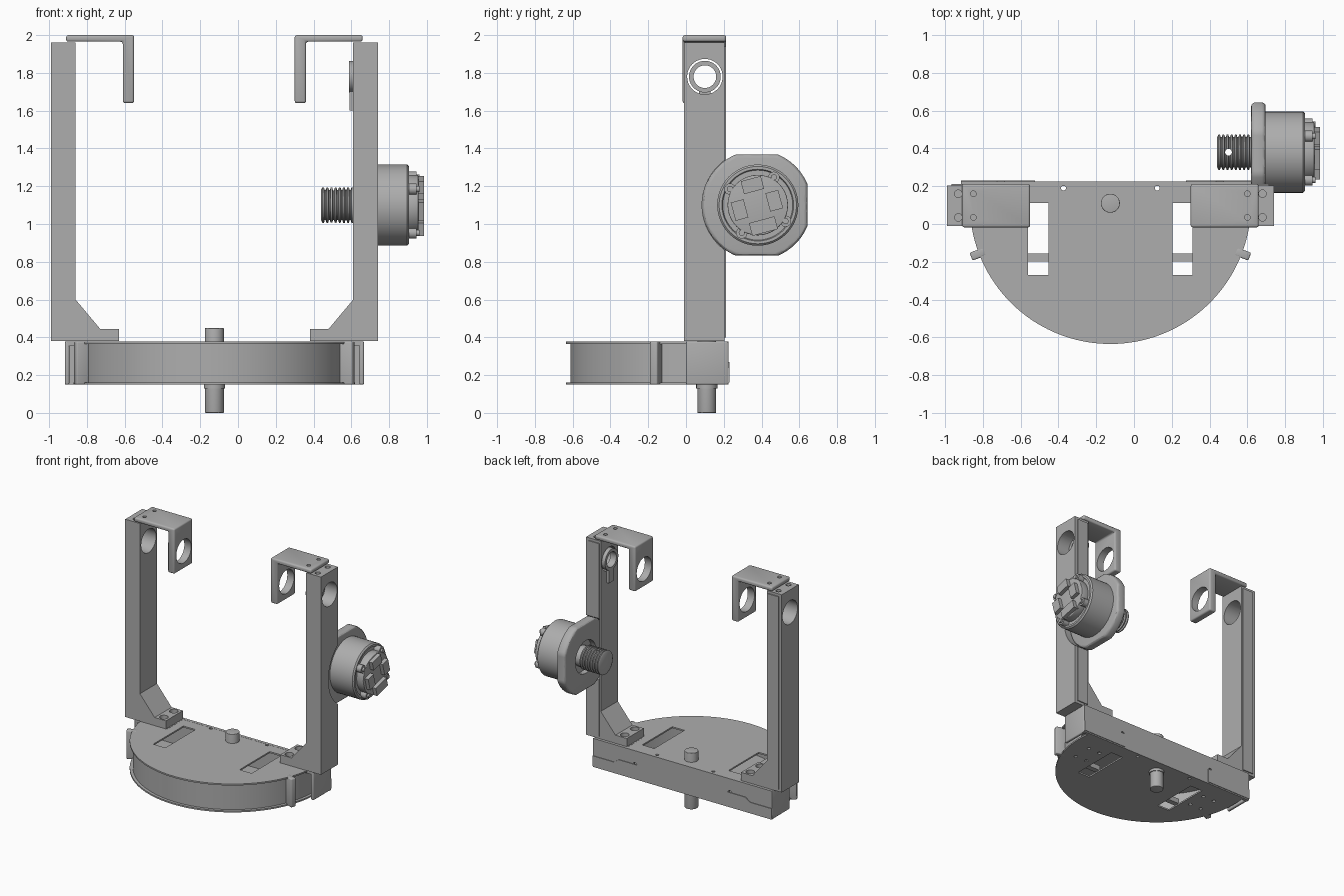
import bpy, bmesh, math
from mathutils import Vector

if "Cube" in bpy.data.objects:
    bpy.data.objects.remove(bpy.data.objects["Cube"])

GREY = (0.42, 0.42, 0.42, 1)
mat = bpy.data.materials.new("plain grey")
mat.use_nodes = True
mat.diffuse_color = GREY
mat.node_tree.nodes["Principled BSDF"].inputs["Base Color"].default_value = GREY

CX, CY = -0.125, 0.11       # drum axis
MY, MZ = 0.38, 1.1          # motor axis
parts = []


def finish(name, bm, bevel=0):
    bmesh.ops.recalc_face_normals(bm, faces=bm.faces)
    me = bpy.data.meshes.new(name)
    bm.to_mesh(me)
    bm.free()
    me.materials.append(mat)
    ob = bpy.data.objects.new(name, me)
    bpy.context.collection.objects.link(ob)
    if bevel:
        m = ob.modifiers.new("Bevel", 'BEVEL')
        m.width, m.segments, m.limit_method = bevel, 3, 'ANGLE'
        bake(ob)
    parts.append(ob)
    return ob


def bake(ob):
    bpy.context.view_layer.update()
    dg = bpy.context.evaluated_depsgraph_get()
    me = bpy.data.meshes.new_from_object(ob.evaluated_get(dg))
    ob.modifiers.clear()
    ob.data = me


def prism(name, pts, axis, lo, hi, bevel=0):
    """Extrude a 2D outline along an axis."""
    place = {'x': lambda a, b, h: (h, a, b), 'y': lambda a, b, h: (a, h, b),
             'z': lambda a, b, h: (a, b, h)}[axis]
    bm = bmesh.new()
    low = [bm.verts.new(place(a, b, lo)) for a, b in pts]
    high = [bm.verts.new(place(a, b, hi)) for a, b in pts]
    bm.faces.new(low)
    bm.faces.new(high)
    for i in range(len(pts)):
        j = (i + 1) % len(pts)
        bm.faces.new((low[i], low[j], high[j], high[i]))
    return finish(name, bm, bevel)


def box(name, x, y, z, bevel=0):
    pts = [(x[0], y[0]), (x[1], y[0]), (x[1], y[1]), (x[0], y[1])]
    return prism(name, pts, 'z', z[0], z[1], bevel)


def arc(cx, cy, r, a0, a1, n=64):
    angles = [math.radians(a0 + (a1 - a0) * i / n) for i in range(n + 1)]
    return [(cx + r * math.cos(a), cy + r * math.sin(a)) for a in angles]


def rod(name, axis, cx, cy, r, lo, hi, n=40, bevel=0):
    return prism(name, arc(cx, cy, r, 0, 360, n)[:-1], axis, lo, hi, bevel)


def lathe_x(name, profile, n=48):
    """Revolve (x, radius) pairs about the motor axis."""
    bm = bmesh.new()
    vs = [bm.verts.new((x, MY + r, MZ)) for x, r in profile]
    edges = [bm.edges.new(p) for p in zip(vs, vs[1:])]
    bmesh.ops.spin(bm, geom=vs + edges, cent=(0, MY, MZ), axis=(1, 0, 0),
                   angle=math.tau, steps=n)
    bmesh.ops.remove_doubles(bm, verts=bm.verts, dist=1e-4)
    return finish(name, bm)


def cut(ob, *cutters):
    for c in cutters:
        c.hide_render = True
        m = ob.modifiers.new("Cut", 'BOOLEAN')
        m.operation, m.solver, m.object = 'DIFFERENCE', 'EXACT', c
        bake(ob)
        parts.remove(c)
        bpy.data.objects.remove(c)


def span(s, u0, u1):
    return tuple(sorted((CX + s * u0, CX + s * u1)))


# Drum: two half-round plates with slots and screw holes, and a curved wall
for name, z0, z1 in (("bottom_plate", 0.15, 0.162), ("top_plate", 0.365, 0.377)):
    plate = prism(name, arc(CX, CY, 0.745, 173, 367, 96), 'z', z0, z1)
    for s in (-1, 1):
        cut(plate, box("slot_cutter", span(s, 0.328, 0.435), (-0.27, 0.11), (0.1, 0.5)),
            rod("hole_cutter", 'z', CX + s * 0.248, 0.19, 0.013, 0.1, 0.5, 16))
        if name == "bottom_plate":
            for u, y in ((0.5, 0.05), (0.6, 0.05), (0.5, -0.1), (0.6, -0.1)):
                cut(plate, rod("hole_cutter", 'z', CX + s * u, y, 0.013, 0.1, 0.3, 16))
wall = arc(CX, CY, 0.722, 180, 360, 96) + arc(CX, CY, 0.71, 360, 180, 96)
prism("drum_wall", wall, 'z', 0.16, 0.37)

# Back wall with folded ends
back = box("back_wall", span(1, -0.79, 0.79), (0.2, 0.224), (0.15, 0.378))
for s in (-1, 1):
    cut(back, rod("hole_cutter", 'y', CX + s * 0.42, 0.27, 0.015, 0.1, 0.3, 16))
    box("end_flange", span(s, 0.768, 0.792), (0, 0.222), (0.15, 0.378), 0.008)
    box("end_shelf", span(s, 0.5, 0.78), (0, 0.21), (0.355, 0.378))
    prism("back_end_cover", [(CX + s * u, z) for u, z in
          ((0.4, 0.27), (0.56, 0.27), (0.6, 0.24), (0.79, 0.24), (0.79, 0.16), (0.4, 0.16))],
          'y', 0.22, 0.229)
    box("slot_bar", span(s, 0.32, 0.44), (-0.198, -0.157), (0.16, 0.2))

    # Radial side ribs on the drum wall
    a = math.radians(-21)
    d, n = Vector((math.cos(a) * s, math.sin(a))), Vector((-math.sin(a) * s, math.cos(a)))
    c = Vector((CX, CY))
    rib = [c + d * r + n * w for r, w in ((0.71, -0.022), (0.79, -0.022), (0.79, 0.022), (0.71, 0.022))]
    prism("side_rib", [tuple(p) for p in rib], 'z', 0.15, 0.378, 0.008)

# Centre pin
rod("centre_pin", 'z', CX, CY, 0.05, 0, 0.45, bevel=0.004)
rod("pin_collar", 'z', CX, CY, 0.056, 0.13, 0.152)

# Arms with gusset feet and top brackets
arm_outline = ((0.865, 0.38), (0.865, 1.96), (0.735, 1.96), (0.735, 0.6),
               (0.605, 0.445), (0.505, 0.445), (0.505, 0.38))
for s, side in ((-1, "right"), (1, "left")):
    arm = prism(side + "_arm", [(CX + s * u, z) for u, z in arm_outline], 'y', -0.01, 0.205)
    cut(arm, rod("bore_cutter", 'x', 0.1, 1.78, 0.094, *span(s, 0.7, 0.9)))
    for y in (0.035, 0.16):
        cut(arm, rod("foot_cutter", 'z', CX + s * 0.555, y, 0.032, 0.4, 0.5, 24),
            rod("top_cutter", 'z', CX + s * 0.805, y, 0.02, 1.93, 2, 16))
    cover = box(side + "_arm_back_cover", span(s, 0.745, 0.84), (0.2, 0.213), (0.4, 1.94))
    if s > 0:
        for ob in (arm, cover):
            cut(ob, rod("motor_cutter", 'x', MY, MZ, 0.295, 0.62, 0.9, 64))

    # L-shaped bracket with a round opening
    ell = ((0.425, 1.64), (0.485, 1.64), (0.485, 1.965), (0.785, 1.965), (0.785, 2), (0.425, 2))
    bracket = prism(side + "_top_bracket", [(CX + s * u, z) for u, z in ell],
                    'y', -0.018, 0.213, 0.012)
    cut(bracket, rod("bore_cutter", 'x', 0.1, 1.78, 0.094, *span(s, 0.4, 0.5)))
    for y in (0.035, 0.16):
        cut(bracket, rod("screw_cutter", 'z', CX + s * 0.725, y, 0.015, 1.98, 2.1, 16))

# Sensor ring on the inner face of the left arm
ring = rod("sensor_ring", 'x', 0.1, 1.78, 0.084, 0.587, 0.64)
cut(ring, rod("ring_cutter", 'x', 0.1, 1.78, 0.06, 0.5, 0.7))
box("sensor_tail", (0.59, 0.612), (0.07, 0.13), (1.6, 1.705))

# Motor flange: a disc clipped by flats
flat = 0.268
clipped = [(0.375 + max(-0.29, min(flat, y)), MZ + max(-flat, min(flat, z)))
           for y, z in arc(0, 0, 0.29, 0, 360, 96)[:-1]]
flange = prism("motor_flange", clipped, 'x', 0.62, 0.697, 0.02)
cut(flange, rod("flange_cutter", 'x', MY, MZ, 0.13, 0.6, 0.66))

# Motor body and threaded shaft
lathe_x("motor_body", [(0.69, 0), (0.69, 0.215), (0.895, 0.215), (0.905, 0.205),
                       (0.905, 0.19), (0.895, 0.185), (0.895, 0)])
thread = [(0.44, 0), (0.44, 0.08)]
for i in range(8):
    x = 0.443 + i * 0.022
    thread += [(x + 0.004, 0.094), (x + 0.012, 0.094), (x + 0.016, 0.08), (x + 0.021, 0.08)]
shaft = lathe_x("threaded_shaft", thread + [(0.67, 0.08), (0.67, 0)])
cut(shaft, rod("pin_hole_cutter", 'z', 0.5, MY, 0.018, 0.9, 1.3, 16))

# Motor end cap with lugs, screws and raised plates
rod("end_cap", 'x', MY, MZ, 0.16, 0.89, 0.955, bevel=0.005)
for k in range(4):
    a = math.radians(60 + 90 * k)
    y, z = MY + 0.17 * math.cos(a), MZ + 0.17 * math.sin(a)
    rod("cap_lug", 'x', y, z, 0.03, 0.89, 0.945, 20)
    rod("cap_screw", 'x', y, z, 0.016, 0.94, 0.96, 16)
for turn, reach, w in ((15, 0.09, 0.05), (105, 0.11, 0.055), (195, 0.1, 0.05), (285, 0.115, 0.07)):
    a = math.radians(turn)
    d, n = Vector((math.cos(a), math.sin(a))), Vector((-math.sin(a), math.cos(a)))
    c = Vector((MY, MZ)) + d * reach
    quad = [c + d * i * 0.035 + n * j * w for i, j in ((-1, -1), (1, -1), (1, 1), (-1, 1))]
    prism("cap_plate", [tuple(p) for p in quad], 'x', 0.94, 0.985)

# Keep flat faces crisp and round ones smooth
bpy.ops.object.select_all(action='DESELECT')
for ob in parts:
    ob.select_set(True)
bpy.context.view_layer.objects.active = parts[0]
bpy.ops.object.shade_smooth_by_angle(angle=math.radians(30))
